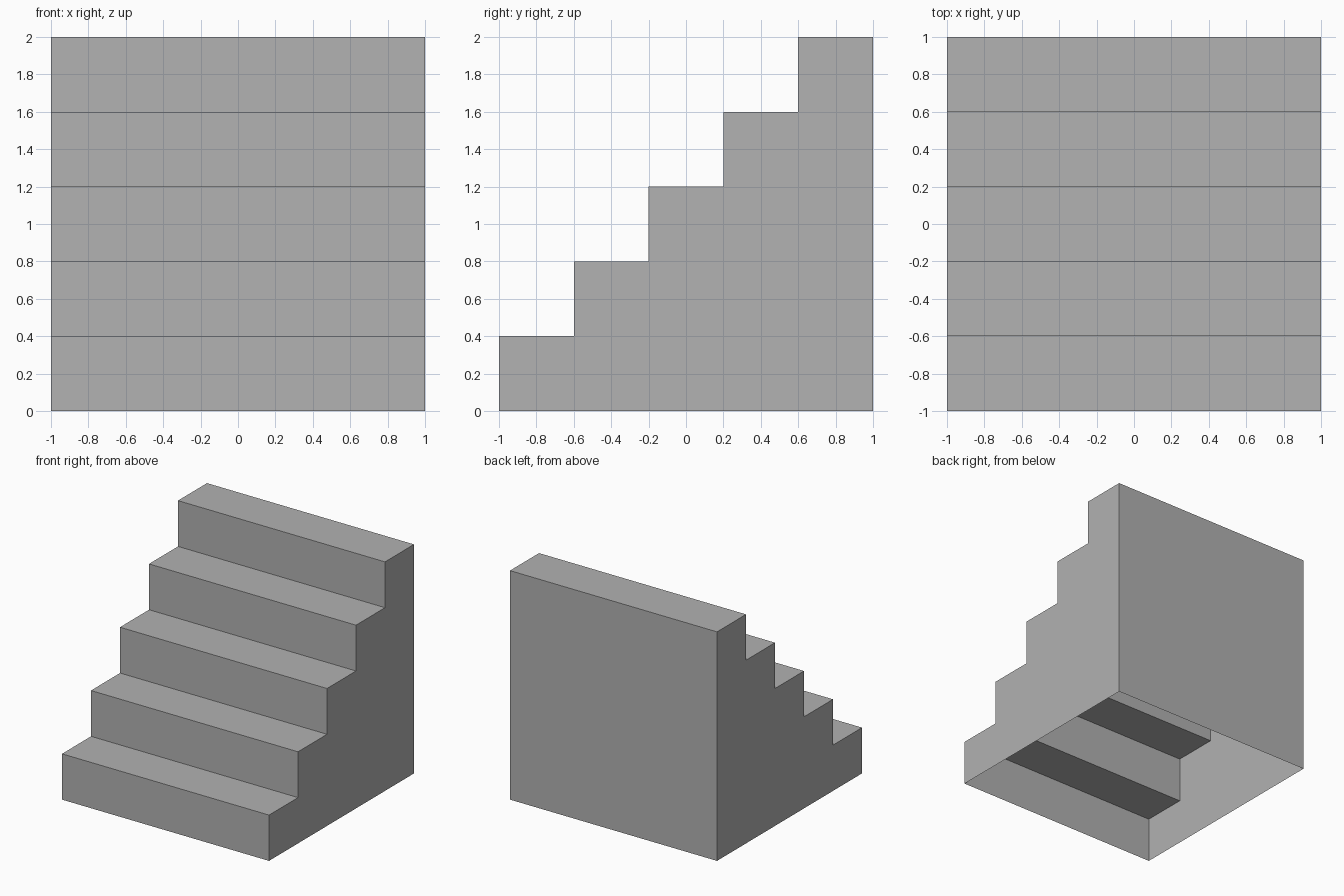
import bpy
import bmesh
from mathutils import Vector

STEPS = 5
SIZE = 2.0
STEP = SIZE / STEPS
HALF = SIZE / 2

cube = bpy.data.objects.get("Cube")
if cube:
    bpy.data.objects.remove(cube, do_unlink=True)

# Plain grey material
grey = bpy.data.materials.new("plain grey")
grey.use_nodes = True
colour = (0.445, 0.445, 0.445, 1)
grey.diffuse_color = colour
grey.node_tree.nodes["Principled BSDF"].inputs["Base Color"].default_value = colour

# Stepped side profile, from the front foot up to the top and down the back
profile = [(-HALF, 0)]
for i in range(STEPS):
    y, z = -HALF + i * STEP, (i + 1) * STEP
    profile += [(y, z), (y + STEP, z)]
profile.append((HALF, 0))

# Extrude the profile across the width
bm = bmesh.new()
side = bm.faces.new([bm.verts.new((-HALF, y, z)) for y, z in profile])
extruded = bmesh.ops.extrude_face_region(bm, geom=[side], use_keep_orig=True)
moved = [e for e in extruded["geom"] if isinstance(e, bmesh.types.BMVert)]
bmesh.ops.translate(bm, verts=moved, vec=Vector((SIZE, 0, 0)))
bmesh.ops.recalc_face_normals(bm, faces=bm.faces)

# Leave the underside open, so the steps are a hollow shell
underside = [f for f in bm.faces if all(v.co.z < 0.001 for v in f.verts)]
bmesh.ops.delete(bm, geom=underside, context="FACES_ONLY")

mesh = bpy.data.meshes.new("staircase")
bm.to_mesh(mesh)
bm.free()
mesh.materials.append(grey)
staircase = bpy.data.objects.new("staircase", mesh)
bpy.context.collection.objects.link(staircase)
